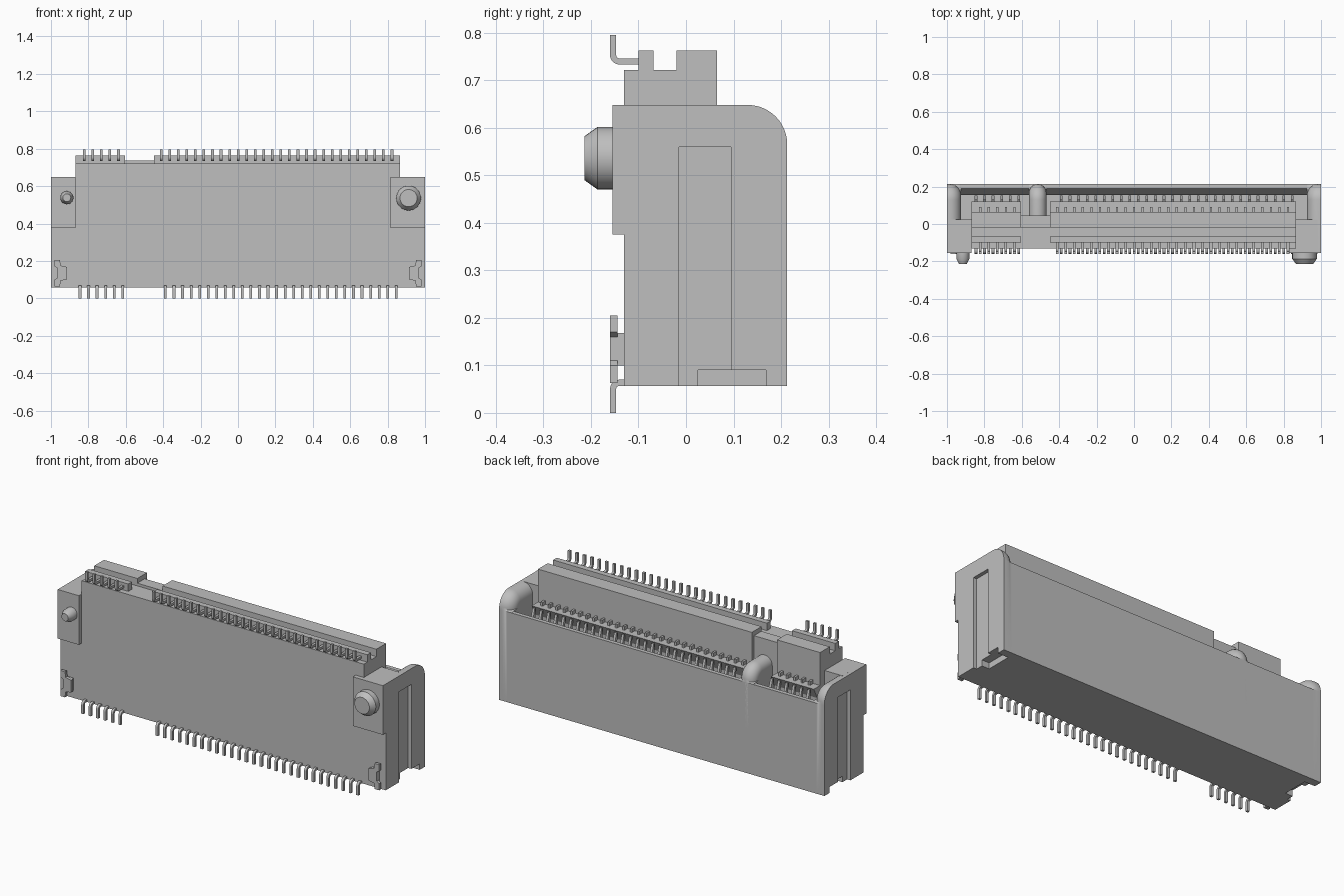
import bpy, bmesh, math
from mathutils import Vector

if "Cube" in bpy.data.objects:
    bpy.data.objects.remove(bpy.data.objects["Cube"])

grey = bpy.data.materials.new("plain_grey")
grey.diffuse_color = (0.52, 0.52, 0.52, 1)
grey.use_nodes = True
grey.node_tree.nodes["Principled BSDF"].inputs["Base Color"].default_value = grey.diffuse_color


def finish(name, bm, smooth=False):
    bmesh.ops.recalc_face_normals(bm, faces=bm.faces)
    me = bpy.data.meshes.new(name)
    bm.to_mesh(me)
    bm.free()
    me.materials.append(grey)
    ob = bpy.data.objects.new(name, me)
    bpy.context.collection.objects.link(ob)
    if smooth:
        bpy.context.view_layer.objects.active = ob
        ob.select_set(True)
        bpy.ops.object.shade_smooth_by_angle(angle=math.radians(35))
        ob.select_set(False)
    return ob


def loft(bm, rings):
    """Skin a list of equal-length closed rings and cap both ends."""
    vs = [[bm.verts.new(p) for p in r] for r in rings]
    n = len(vs[0])
    for a, b in zip(vs, vs[1:]):
        for i in range(n):
            j = (i + 1) % n
            bm.faces.new((a[i], a[j], b[j], b[i]))
    bm.faces.new(vs[0])
    bm.faces.new(vs[-1])


def extrude_x(bm, profile, x0, x1):
    loft(bm, [[(x, y, z) for y, z in profile] for x in (x0, x1)])


def add_box(bm, x0, x1, y0, y1, z0, z1):
    extrude_x(bm, [(y0, z0), (y0, z1), (y1, z1), (y1, z0)], x0, x1)


def box(name, *dims):
    bm = bmesh.new()
    add_box(bm, *dims)
    return finish(name, bm)


def rounded(x, inset, yf, z0):
    """Side profile with rounded upper back corner, pulled in by inset."""
    r = 0.083 - inset
    pts = [(yf, z0), (yf, 0.648 - inset)]
    for k in range(13):
        a = math.radians(90 - 7.5 * k)
        pts.append((0.13 + r * math.cos(a), 0.565 + r * math.sin(a)))
    pts += [(0.213, 0.56), (0.213, z0)]
    return [(x, y, z) for y, z in pts]


# Main housing: front slab, slot floor and low back wall with lead-in slope
box("front_body", -0.98, 0.98, -0.13, 0.025, 0.057, 0.648)
box("slot_floor", -0.925, 0.925, 0.02, 0.19, 0.057, 0.42)
bm = bmesh.new()
extrude_x(bm, [(0.155, 0.057), (0.155, 0.48), (0.19, 0.56), (0.213, 0.56), (0.213, 0.057)],
          -0.925, 0.925)
finish("back_wall", bm)

# End walls with rounded inner edge, side groove and bottom notch
for s, side in ((-1, "left"), (1, "right")):
    stations = [(1.0, 0.0), (0.985, 0.0)]
    for k in range(1, 9):
        a = math.radians(90 * k / 8)
        stations.append((0.985 - 0.06 * math.sin(a), 0.06 * (1 - math.cos(a))))
    bm = bmesh.new()
    loft(bm, [rounded(s * x, d, -0.13, 0.057) for x, d in stations])
    wall = finish(side + "_end_wall", bm, True)
    for cname, dims in (("groove", (0.98, 1.1, -0.015, 0.095, 0.0, 0.56)),
                        ("notch", (0.935, 1.1, 0.025, 0.168, 0.0, 0.09))):
        x0, x1 = sorted((s * dims[0], s * dims[1]))
        cutter = box(side + "_" + cname + "_cutter", x0, x1, *dims[2:])
        cutter.hide_render = True
        cutter.hide_set(True)
        m = wall.modifiers.new(cname, "BOOLEAN")
        m.operation = "DIFFERENCE"
        m.solver = "EXACT"
        m.object = cutter
        # apply the cut and remove the helper
        bpy.context.view_layer.update()
        me = bpy.data.meshes.new_from_object(
            wall.evaluated_get(bpy.context.evaluated_depsgraph_get()))
        wall.modifiers.clear()
        wall.data = me
        bpy.data.objects.remove(cutter)

# Key rib crossing the slot, with a half-round back
bm = bmesh.new()
rings = []
for k in range(13):
    a = math.pi * k / 12
    rings.append(rounded(-0.515 + 0.047 * math.cos(a), 0.047 * (1 - math.sin(a)), 0.04, 0.3))
loft(bm, rings)
finish("key_rib", bm, True)

# Raised tongue: two ridged sections joined by a lower bridge
ridged = [(-0.13, 0.3), (-0.13, 0.722), (-0.10, 0.722), (-0.10, 0.763), (-0.068, 0.763),
          (-0.068, 0.722), (-0.02, 0.722), (-0.02, 0.763), (0.065, 0.763), (0.065, 0.58),
          (0.12, 0.58), (0.09, 0.52), (0.09, 0.3)]
bridge = [(-0.13, 0.3), (-0.13, 0.722), (-0.02, 0.722), (-0.02, 0.737), (0.045, 0.737),
          (0.045, 0.3)]
for name, prof, x0, x1 in (("short_tongue", ridged, -0.87, -0.605),
                           ("long_tongue", ridged, -0.45, 0.865),
                           ("tongue_bridge", bridge, -0.605, -0.45)):
    bm = bmesh.new()
    extrude_x(bm, prof, x0, x1)
    finish(name, bm)

# Mounting pads and chamfered locating pegs
for side, x0, x1, cx, cz, r, tip in (("left", -1.0, -0.87, -0.915, 0.538, 0.035, 0.021),
                                     ("right", 0.815, 1.0, 0.912, 0.536, 0.066, 0.046)):
    box(side + "_pad", x0, x1, -0.155, -0.02, 0.375, 0.648)
    bm = bmesh.new()
    loft(bm, [[(cx + q * math.cos(2 * math.pi * k / 32), y, cz + q * math.sin(2 * math.pi * k / 32))
               for k in range(32)] for y, q in ((-0.15, r), (-0.186, r), (-0.214, tip))])
    finish(side + "_peg", bm, True)

# Solder clips at the lower corners
clip = [(0.98, 0.205), (0.952, 0.205), (0.948, 0.175), (0.915, 0.168), (0.915, 0.1),
        (0.948, 0.095), (0.952, 0.063), (0.98, 0.063), (0.98, 0.1), (0.965, 0.11),
        (0.965, 0.16), (0.98, 0.17)]
for s, side in ((-1, "left"), (1, "right")):
    bm = bmesh.new()
    loft(bm, [[(s * x, y, z) for x, z in clip] for y in (-0.16, -0.144)])
    x0, x1 = sorted((s * 0.92, s * 0.962))
    add_box(bm, x0, x1, -0.146, -0.125, 0.1, 0.168)
    finish(side + "_clip", bm)


def pin_profile(z_in, y_in, z_tip, up):
    """L-shaped lead with a rounded bend; up is +1 or -1."""
    t, r, cy = 0.013, 0.02, -0.14
    cz = z_in + up * r
    arc = [math.radians(a) for a in range(0, 91, 18)]
    outer = [(cy - r * math.sin(a), cz - up * r * math.cos(a)) for a in arc]
    inner = [(cy - (r - t) * math.sin(a), cz - up * (r - t) * math.cos(a)) for a in arc]
    return ([(y_in, z_in)] + outer + [(cy - r, z_tip), (cy - r + t, z_tip)]
            + inner[::-1] + [(y_in, z_in + up * t)])


# Two staggered rows of leads, skipping the four places at the key
pitch = 0.0457
lower = [-0.845 + pitch * k for k in range(38) if not 6 <= k <= 9]
upper = [-0.822 + pitch * k for k in range(37) if not 5 <= k <= 8]
for name, xs, prof in (("lower_leads", lower, pin_profile(0.07, -0.12, 0.0, -1)),
                       ("upper_leads", upper, pin_profile(0.733, -0.09, 0.795, 1))):
    bm = bmesh.new()
    for x in xs:
        extrude_x(bm, prof, x - 0.007, x + 0.007)
    finish(name, bm)

# Spring contacts inside the slot
spring = [(0.08, 0.48), (0.14, 0.45), (0.152, 0.5), (0.13, 0.575), (0.122, 0.575), (0.125, 0.5)]
bm = bmesh.new()
for x in lower:
    extrude_x(bm, spring, x - 0.007, x + 0.007)
finish("slot_contacts", bm)
bm = bmesh.new()
for x in upper:
    add_box(bm, x - 0.006, x + 0.006, 0.06, 0.092, 0.57, 0.6)
finish("tongue_contacts", bm)
